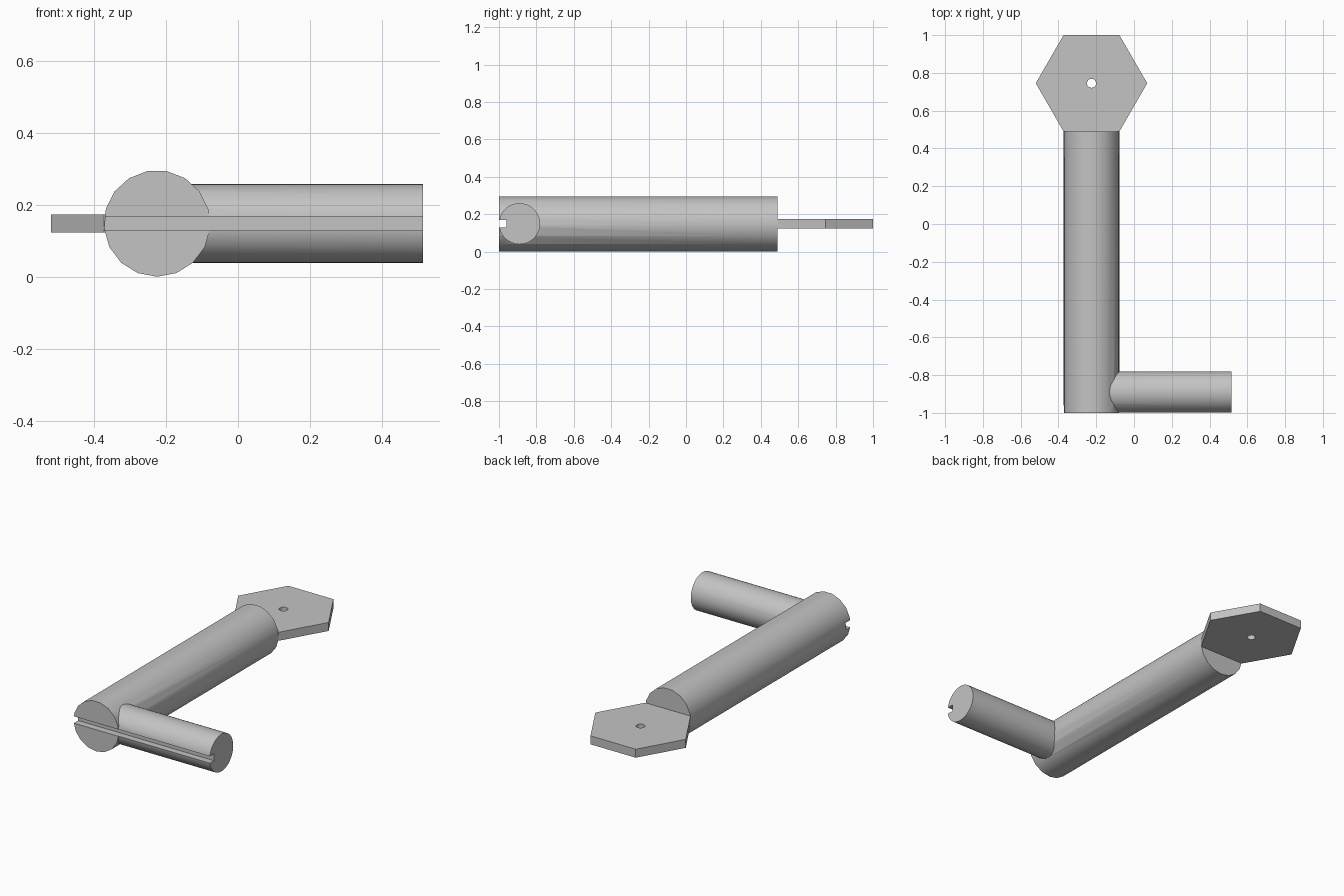
import bpy, bmesh, math
from mathutils import Vector

if "Cube" in bpy.data.objects:
    bpy.data.objects.remove(bpy.data.objects["Cube"], do_unlink=True)

MID_Z = 0.149
SHAFT_X = -0.225
ARM_Y = -0.89
PLATE_Y = 0.745

grey = bpy.data.materials.new("plain grey")
grey.use_nodes = True
colour = (0.55, 0.55, 0.55, 1)
grey.diffuse_color = colour
grey.node_tree.nodes["Principled BSDF"].inputs["Base Color"].default_value = colour


def prism(name, start, u, v, travel, radius, sides, turn=0.0):
    """Regular prism: outline in the u, v plane, extruded along travel."""
    start, u, v, travel = map(Vector, (start, u, v, travel))
    bm = bmesh.new()
    angles = [turn + math.tau * i / sides for i in range(sides)]
    ring = [bm.verts.new(start + radius * (u * math.cos(a) + v * math.sin(a))) for a in angles]
    face = bm.faces.new(ring)
    top = bmesh.ops.extrude_face_region(bm, geom=[face])["geom"]
    bmesh.ops.translate(bm, vec=travel, verts=[e for e in top if isinstance(e, bmesh.types.BMVert)])
    bmesh.ops.recalc_face_normals(bm, faces=bm.faces)
    mesh = bpy.data.meshes.new(name)
    bm.to_mesh(mesh)
    bm.free()
    mesh.materials.append(grey)
    obj = bpy.data.objects.new(name, mesh)
    bpy.context.collection.objects.link(obj)
    return obj


def boolean(obj, tool, operation):
    """Apply a boolean and remove the tool object."""
    bpy.context.view_layer.objects.active = obj
    mod = obj.modifiers.new(operation, 'BOOLEAN')
    mod.operation = operation
    mod.solver = 'EXACT'
    mod.object = tool
    bpy.ops.object.modifier_apply(modifier=mod.name)
    bpy.data.objects.remove(tool, do_unlink=True)


X, Y, Z = (1, 0, 0), (0, 1, 0), (0, 0, 1)

# Long shaft with the side arm joined to it
shaft = prism("shaft_with_arm", (SHAFT_X, -1, MID_Z), X, Z, (0, 1.489, 0), 0.148, 17, -math.pi / 2)
arm = prism("arm", (SHAFT_X, ARM_Y, MID_Z), Y, Z, (0.74, 0, 0), 0.11, 32)
boolean(shaft, arm, 'UNION')

# Slot along the front of the shaft and arm
slot = prism("slot_cutter", (-1, -1, MID_Z), Y, Z, (2, 0, 0), 0.04 * math.sqrt(2), 4, math.pi / 4)
for vert in slot.data.vertices:
    vert.co.z = MID_Z + (vert.co.z - MID_Z) / 2
boolean(shaft, slot, 'DIFFERENCE')

# Hexagonal end plate with a small hole
plate = prism("hexagonal_plate", (SHAFT_X, PLATE_Y, MID_Z - 0.025), X, Y, (0, 0, 0.05), 0.295, 6)
hole = prism("hole_cutter", (SHAFT_X, PLATE_Y, 0), X, Y, (0, 0, 0.4), 0.024, 20)
boolean(plate, hole, 'DIFFERENCE')

# Smooth round sides, sharp rims
for obj in (shaft, plate):
    bpy.ops.object.select_all(action='DESELECT')
    obj.select_set(True)
    bpy.context.view_layer.objects.active = obj
    bpy.ops.object.shade_smooth_by_angle(angle=math.radians(30))
